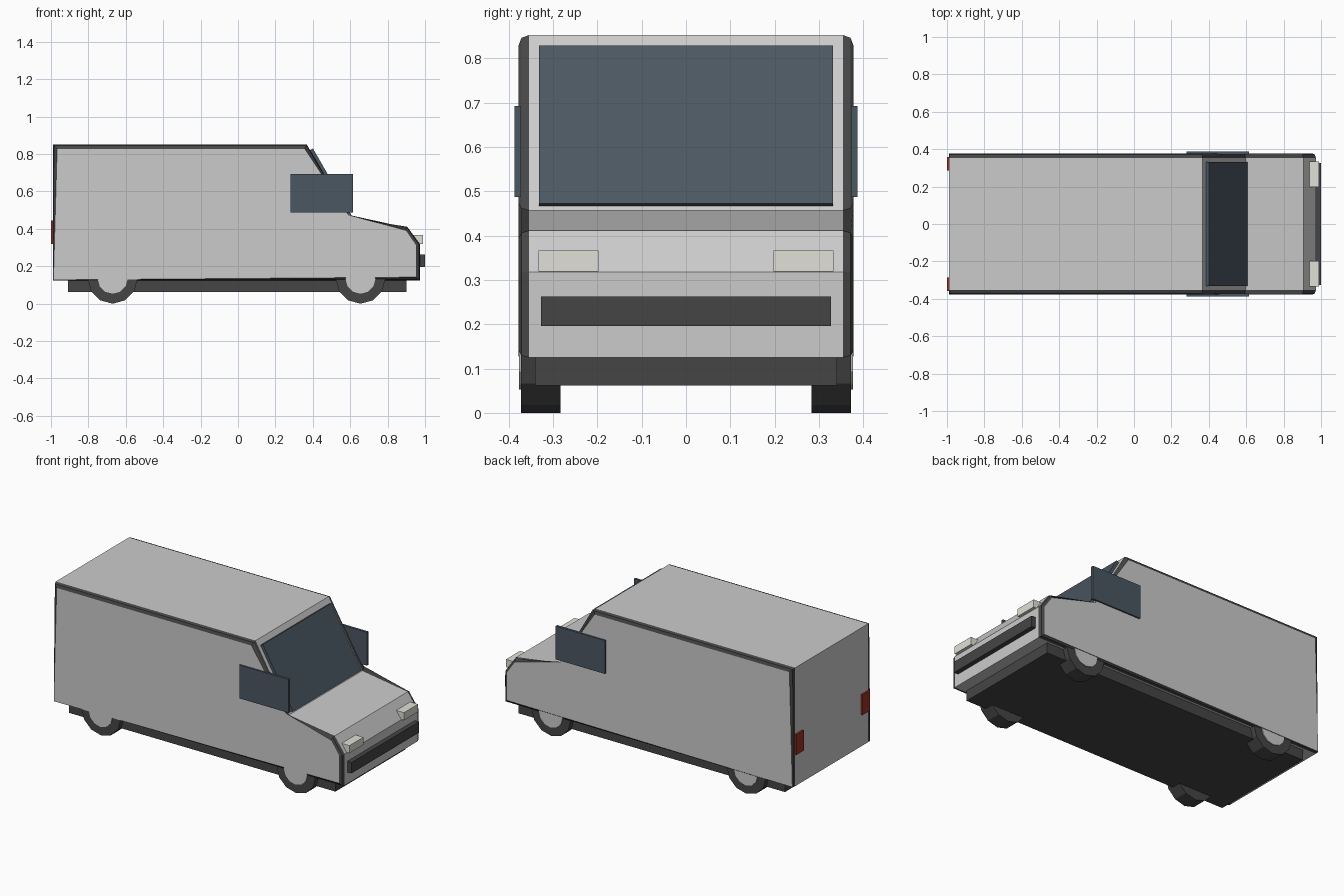
import bpy, bmesh
from math import pi

if "Cube" in bpy.data.objects:
    bpy.data.objects.remove(bpy.data.objects["Cube"])


def material(name, rgb):
    m = bpy.data.materials.new(name)
    m.diffuse_color = (*rgb, 1)
    m.use_nodes = True
    m.node_tree.nodes["Principled BSDF"].inputs["Base Color"].default_value = m.diffuse_color
    return m


dark = material("dark_trim", (0.06, 0.06, 0.06))
glass = material("glass", (0.07, 0.095, 0.12))
red = material("red_lamp", (0.35, 0.03, 0.02))
lamp = material("lamp_lens", (0.75, 0.75, 0.68))
paint = material("paint", (0.6, 0.6, 0.6))


def loft(name, loops, mats, strip_index=None):
    """Skin matching (x, z) profiles placed at successive y positions."""
    bm = bmesh.new()
    rings = [[bm.verts.new((x, y, z)) for x, z in pts] for y, pts in loops]
    n = len(rings[0])
    for k, (a, b) in enumerate(zip(rings, rings[1:])):
        for i in range(n):
            j = (i + 1) % n
            f = bm.faces.new((a[i], a[j], b[j], b[i]))
            if strip_index and k != len(rings) // 2 - 1:
                f.material_index = strip_index
    bm.faces.new(rings[0])
    bm.faces.new(rings[-1])
    bmesh.ops.recalc_face_normals(bm, faces=bm.faces)
    me = bpy.data.meshes.new(name)
    bm.to_mesh(me)
    bm.free()
    for m in mats:
        me.materials.append(m)
    ob = bpy.data.objects.new(name, me)
    bpy.context.collection.objects.link(ob)
    return ob


def box(name, x, y, z, mat):
    pts = [(x[0], z[0]), (x[1], z[0]), (x[1], z[1]), (x[0], z[1])]
    return loft(name, [(y[0], pts), (y[1], pts)], [mat])


def cylinder(name, x, y, z, r, depth, sides, mat):
    bpy.ops.mesh.primitive_cylinder_add(vertices=sides, radius=r, depth=depth,
                                        location=(x, y, z), rotation=(pi / 2, 0, 0))
    ob = bpy.context.object
    ob.name = name
    if mat:
        ob.data.materials.append(mat)
    return ob


# Body shell: wide centre profile, rounded over to a smaller side profile
outer = [(-0.99, 0.125), (-0.99, 0.852), (0.367, 0.852), (0.595, 0.457),
         (0.905, 0.411), (0.972, 0.318), (0.972, 0.125)]
inner = [(-0.987, 0.127), (-0.967, 0.828), (0.357, 0.828), (0.59, 0.475),
         (0.897, 0.392), (0.952, 0.312), (0.952, 0.142)]
middle = [(a * 0.75 + c * 0.25, b * 0.75 + d * 0.25)
          for (a, b), (c, d) in zip(outer, inner)]
loft("van_body", [(-0.378, inner), (-0.371, middle), (-0.354, outer),
                  (0.354, outer), (0.371, middle), (0.378, inner)],
     [paint, dark], 1)

# Windscreen lying on the sloping front
screen = [(0.373, 0.815), (0.401, 0.829), (0.607, 0.472), (0.58, 0.463)]
loft("windscreen", [(-0.332, screen), (0.332, screen)], [glass])

# Underbody, grille bar
box("chassis", (-0.91, 0.90), (-0.34, 0.34), (0.062, 0.14), dark)
box("grille_bar", (0.96, 1.0), (-0.327, 0.327), (0.196, 0.263), dark)

# Mirrored parts
for side, s in (("right", -1), ("left", 1)):
    span = lambda a, b: sorted((s * a, s * b))
    box(f"{side}_side_window", (0.28, 0.615), span(0.372, 0.387), (0.487, 0.692), glass)
    box(f"{side}_headlight", (0.93, 0.99), span(0.197, 0.333), (0.319, 0.366), lamp)
    box(f"{side}_tail_light", (-1.0, -0.975), span(0.285, 0.357), (0.32, 0.445), red)
    for end, x in (("rear", -0.67), ("front", 0.655)):
        cylinder(f"{side}_{end}_tyre", x, s * 0.3275, 0.133, 0.133, 0.089, 12, dark)
        cylinder(f"{side}_{end}_hub", x, s * 0.35, 0.133, 0.08, 0.054, 12, None)
